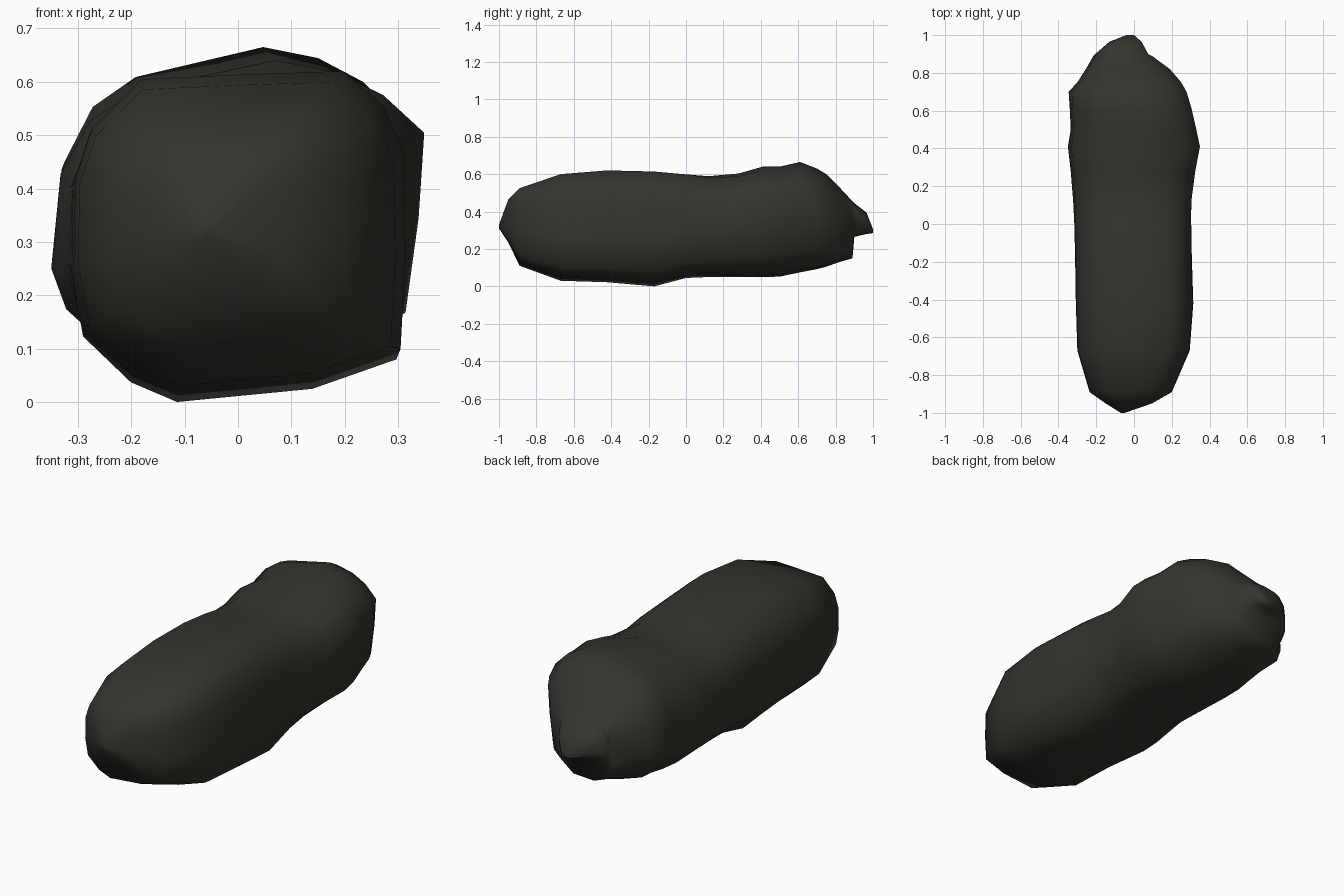
import bpy, bmesh

# Dark olive grey surface
mat = bpy.data.materials.new("dark olive grey")
mat.diffuse_color = (0.036, 0.034, 0.027, 1)

# Cross-sections: u across (-1..1), v up (0..1); front is boxy, back is skewed and ridged
FRONT = [(-1, .40), (-.99, .66), (-.89, .82), (-.59, .975), (.05, .99), (.62, 1), (.87, .89),
         (.99, .74), (1, .42), (.97, .13), (.46, .04), (-.36, 0), (-.64, .06), (-.93, .20)]
BACK = [(-1, .34), (-.95, .64), (-.79, .81), (-.54, .905), (.20, 1), (.52, .965), (.78, .89),
        (1, .77), (.97, .50), (.90, .20), (.45, .02), (-.30, 0), (-.66, .07), (-.92, .21)]


def section(y):
    """Blend from the front section to the back one along the body."""
    t = min(1, max(0, (y + .1) / .45))
    return [(a[0] * (1 - t) + b[0] * t, a[1] * (1 - t) + b[1] * t) for a, b in zip(FRONT, BACK)]


def loft(name, stations):
    """Skin rings given as (y, x left, x right, z bottom, z top)."""
    bm = bmesh.new()
    rings = []
    for y, x0, x1, z0, z1 in stations:
        cx, hw = (x0 + x1) / 2, (x1 - x0) / 2
        rings.append([bm.verts.new((cx + u * hw, y, z0 + v * (z1 - z0))) for u, v in section(y)])
    n = len(FRONT)
    for a, b in zip(rings, rings[1:]):
        for i in range(n):
            j = (i + 1) % n
            bm.faces.new((a[i], a[j], b[j], b[i]))
    bm.faces.new(rings[0])
    bm.faces.new(rings[-1])
    bmesh.ops.recalc_face_normals(bm, faces=bm.faces[:])
    me = bpy.data.meshes.new(name)
    bm.to_mesh(me)
    bm.free()
    me.materials.append(mat)
    for p in me.polygons:
        p.use_smooth = True
    ob = bpy.data.objects.new(name, me)
    bpy.context.collection.objects.link(ob)
    return ob


# Lumpy body running into an overhanging tip at the back
loft("body", [
    (-1.00, -.07, -.05, .31, .33),
    (-.95, -.15, .095, .235, .465),
    (-.89, -.235, .20, .11, .525),
    (-.67, -.30, .295, .03, .60),
    (-.42, -.308, .314, .022, .62),
    (-.17, -.312, .306, .00, .614),
    (.00, -.316, .305, .045, .603),
    (.12, -.322, .305, .05, .592),
    (.28, -.335, .325, .05, .604),
    (.41, -.350, .349, .05, .640),
    (.50, -.335, .33, .052, .640),
    (.61, -.340, .305, .075, .665),
    (.70, -.346, .278, .092, .630),
    (.75, -.30, .25, .105, .60),
    (.82, -.255, .19, .13, .53),
    (.890, -.215, .095, .15, .455),
    (.900, -.205, .075, .265, .445),
    (.965, -.13, .04, .28, .395),
    (1.00, -.04, .00, .285, .305),
])
